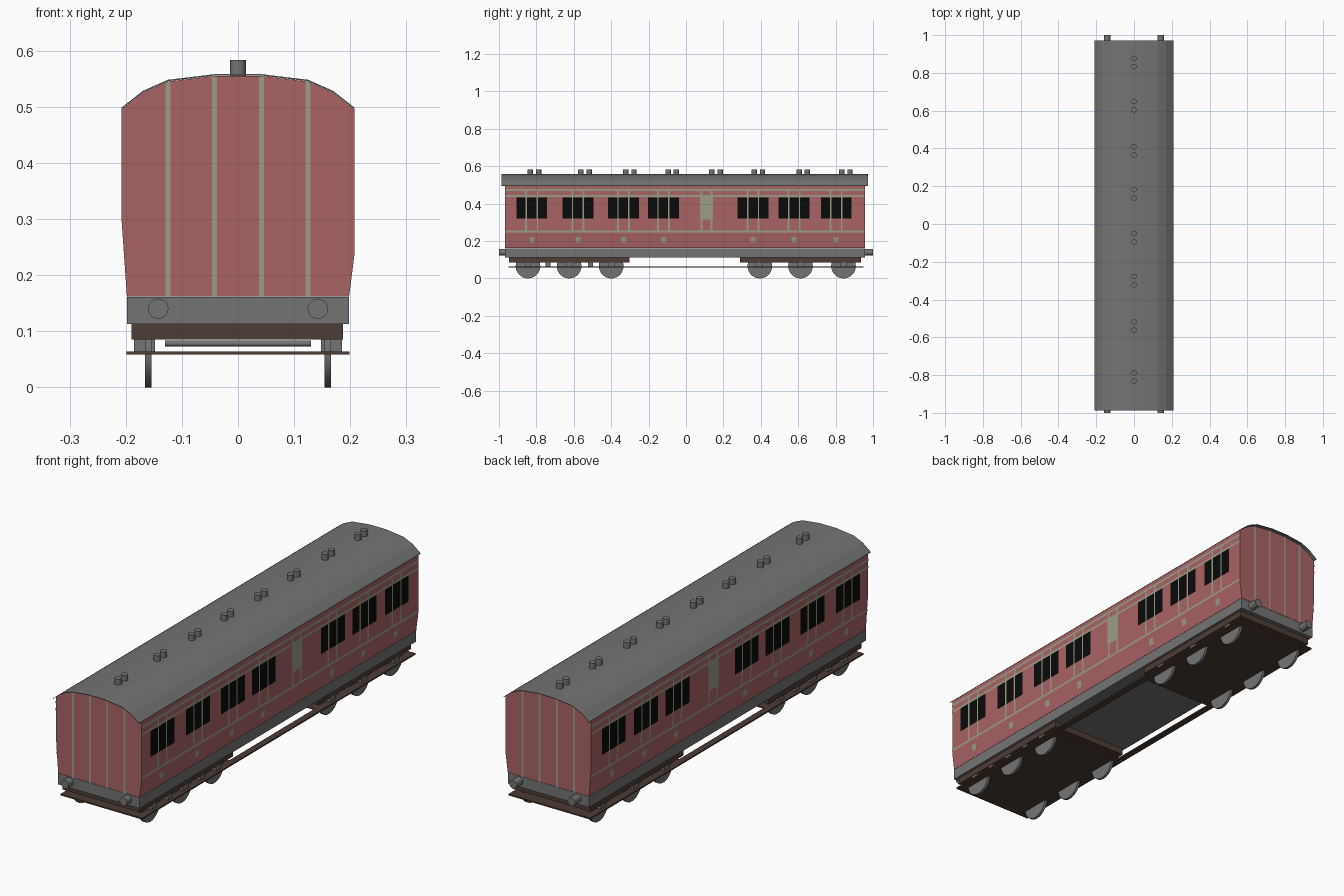
import bpy, bmesh, math
from mathutils import Matrix, Vector

if "Cube" in bpy.data.objects:
    bpy.data.objects.remove(bpy.data.objects["Cube"])


def material(name, rgb):
    m = bpy.data.materials.new(name)
    m.diffuse_color = (*rgb, 1)
    m.use_nodes = True
    m.node_tree.nodes["Principled BSDF"].inputs["Base Color"].default_value = m.diffuse_color
    return m


RED = material("carriage_red", (0.40, 0.125, 0.13))
GREY = material("mid_grey", (0.175, 0.175, 0.175))
LINING = material("pale_lining", (0.33, 0.34, 0.24))
BROWN = material("dark_brown", (0.075, 0.046, 0.035))
BLACK = material("window_black", (0.003, 0.003, 0.003))


def finish(name, bm, mat):
    me = bpy.data.meshes.new(name)
    bm.to_mesh(me)
    bm.free()
    me.materials.append(mat)
    ob = bpy.data.objects.new(name, me)
    bpy.context.collection.objects.link(ob)
    return ob


def add_box(bm, x0, x1, y0, y1, z0, z1):
    mat = Matrix.Translation(((x0 + x1) / 2, (y0 + y1) / 2, (z0 + z1) / 2))
    bmesh.ops.create_cube(bm, size=1, matrix=mat @ Matrix.Diagonal((x1 - x0, y1 - y0, z1 - z0, 1)))


def add_cyl(bm, centre, radius, depth, axis="Z", sides=20):
    rot = {"Z": Matrix(), "X": Matrix.Rotation(math.pi / 2, 4, "Y"),
           "Y": Matrix.Rotation(math.pi / 2, 4, "X")}[axis]
    res = bmesh.ops.create_cone(bm, cap_ends=True, segments=sides, radius1=radius, radius2=radius,
                                depth=depth, matrix=Matrix.Translation(centre) @ rot)
    for f in {f for v in res["verts"] for f in v.link_faces}:
        f.smooth = len(f.verts) == 4


def add_prism(bm, profile, y0, y1):
    a = [bm.verts.new((x, y0, z)) for x, z in profile]
    b = [bm.verts.new((x, y1, z)) for x, z in profile]
    n = len(profile)
    for i in range(n):
        bm.faces.new((a[i], a[(i + 1) % n], b[(i + 1) % n], b[i]))
    bm.faces.new(a)
    bm.faces.new(b[::-1])
    bmesh.ops.recalc_face_normals(bm, faces=bm.faces[:])


# Body: extruded cross-section with tumblehome sides and arched top
Y0, Y1 = -0.967, 0.956
KINK = {1: 0.24, -1: 0.305}
ARCH = [(0.208, 0.495), (0.17, 0.525), (0.125, 0.545), (0.042, 0.555),
        (-0.042, 0.555), (-0.125, 0.545), (-0.17, 0.525), (-0.208, 0.495)]
bm = bmesh.new()
add_prism(bm, [(0.198, 0.162), (0.208, KINK[1])] + ARCH + [(-0.208, KINK[-1]), (-0.198, 0.162)], Y0, Y1)
finish("carriage_body", bm, RED)

# Roof: thin arched sheet overhanging both ends
bm = bmesh.new()
add_prism(bm, [(x, z + 0.003) for x, z in ARCH] + [(x, z + 0.0005) for x, z in ARCH[::-1]], -0.987, 0.972)
finish("roof", bm, GREY)


def side_x(side, z):
    k = KINK[side]
    return 0.208 if z >= k else 0.198 + 0.01 * (z - 0.162) / (k - 0.162)


def side_panel(bm, y0, y1, z0, z1, off):
    """Thin painted panel following both side walls."""
    for s in (1, -1):
        zs = [z0] + ([KINK[s]] if z0 < KINK[s] < z1 else []) + [z1]
        for a, b in zip(zs, zs[1:]):
            pts = [(y0, a), (y1, a), (y1, b), (y0, b)][::s]
            bm.faces.new([bm.verts.new((s * (side_x(s, z) + off), y, z)) for y, z in pts])


def arch_z(x):
    for (xa, za), (xb, zb) in zip(ARCH, ARCH[1:]):
        if xb <= x <= xa:
            return za + (zb - za) * (x - xa) / (xb - xa)


# Windows in groups of three, lining strips and small step plates
bays = [-0.825, -0.578, -0.335, -0.121, 0.359, 0.578, 0.803]
win, lin = bmesh.new(), bmesh.new()
for c in bays:
    for d in (-0.0575, 0, 0.0575):
        side_panel(win, c + d - 0.025, c + d + 0.025, 0.32, 0.434, 0.0025)
    for d in (-0.0295, 0.0295):
        side_panel(lin, c + d - 0.005, c + d + 0.005, 0.25, 0.47, 0.0015)
    side_panel(lin, c - 0.013, c + 0.013, 0.192, 0.222, 0.0015)
for z in (0.25, 0.44, 0.472):
    side_panel(lin, Y0, Y1, z - 0.005, z + 0.005, 0.002)
for y in (0.082, 0.137):
    side_panel(lin, y - 0.005, y + 0.005, 0.25, 0.47, 0.0015)
side_panel(lin, 0.075, 0.144, 0.315, 0.44, 0.0025)
# Vertical strips on both ends
for x in (-0.125, -0.042, 0.042, 0.125):
    for y, d in ((Y0 - 0.0015, 1), (Y1 + 0.0015, -1)):
        a, b = x - 0.0045, x + 0.0045
        pts = [(a, 0.162), (b, 0.162), (b, arch_z(b)), (a, arch_z(a))][::d]
        lin.faces.new([lin.verts.new((px, y, pz)) for px, pz in pts])
finish("windows", win, BLACK)
finish("lining_strips", lin, LINING)

# Roof ventilators in pairs
bm = bmesh.new()
for y in (-0.81, -0.54, -0.3, -0.073, 0.16, 0.387, 0.627, 0.855):
    for d in (-0.022, 0.022):
        add_cyl(bm, (0, y + d, 0.568), 0.0145, 0.03, sides=16)
finish("roof_vents", bm, GREY)

# Underframe and buffers
bm = bmesh.new()
add_box(bm, -0.198, 0.198, -0.967, 0.956, 0.113, 0.161)
finish("underframe", bm, GREY)
bm = bmesh.new()
for x in (-0.142, 0.142):
    add_cyl(bm, (x, -0.98, 0.14), 0.018, 0.04, "Y")
    add_cyl(bm, (x, 0.975, 0.14), 0.018, 0.05, "Y")
finish("buffers", bm, GREY)

# Bogie frames with the lower plates beneath them
bm = bmesh.new()
for y0, y1 in ((-0.947, -0.303), (0.29, 0.936)):
    add_box(bm, -0.19, 0.187, y0, y1, 0.085, 0.113)
finish("bogie_frames", bm, BROWN)
bm = bmesh.new()
for y0, y1 in ((-0.95, -0.303), (0.29, 0.95)):
    add_box(bm, -0.17, 0.17, y0, y1, 0.058, 0.064)
finish("bogie_plates", bm, BROWN)
bm = bmesh.new()
for s in (-1, 1):
    add_box(bm, min(s * 0.17, s * 0.199), max(s * 0.17, s * 0.199), -0.95, 0.95, 0.058, 0.064)
finish("footboards", bm, BROWN)

# Six wheelsets with axles and axle boxes
wheels, axles, boxes = bmesh.new(), bmesh.new(), bmesh.new()
for y in (-0.845, -0.625, -0.4, 0.395, 0.612, 0.842):
    for s in (-1, 1):
        add_cyl(wheels, (s * 0.16, y, 0.066), 0.066, 0.012, "X", 28)
        xa, xb = sorted((s * 0.148, s * 0.185))
        add_box(boxes, xa, xb, y - 0.017, y + 0.017, 0.063, 0.086)
    add_cyl(axles, (0, y, 0.078), 0.005, 0.26, "X", 12)
# Hanger blocks between the front wheels
for y in (-0.738, -0.51):
    for s in (-1, 1):
        xa, xb = sorted((s * 0.15, s * 0.185))
        add_box(boxes, xa, xb, y - 0.014, y + 0.014, 0.063, 0.086)
finish("wheels", wheels, GREY)
finish("axles", axles, GREY)
finish("axle_boxes", boxes, GREY)
